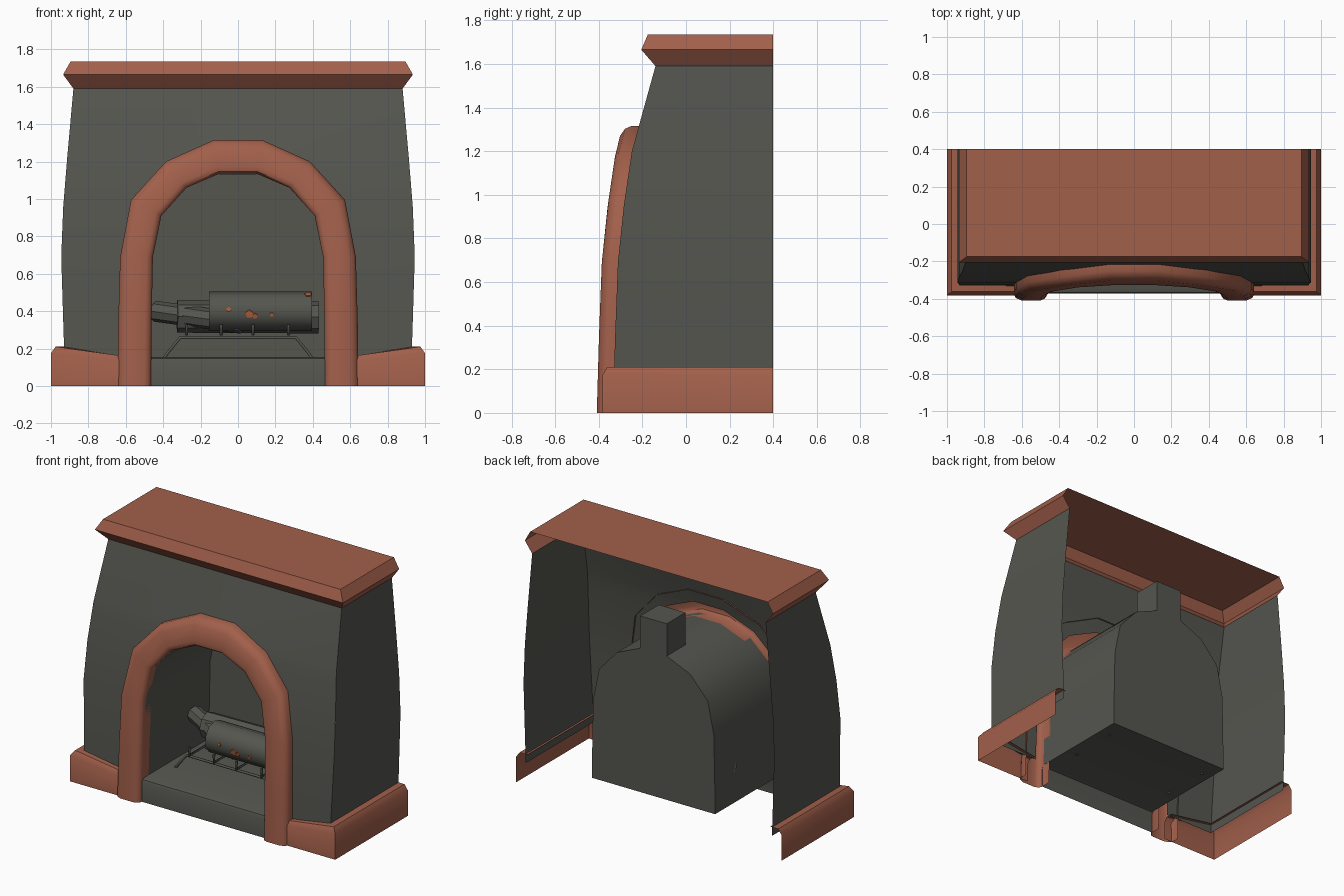
import bpy, bmesh, math
from mathutils import Vector

if "Cube" in bpy.data.objects:
    bpy.data.objects.remove(bpy.data.objects["Cube"])


def material(name, rgb):
    m = bpy.data.materials.new(name)
    m.diffuse_color = (*rgb, 1)
    m.use_nodes = True
    m.node_tree.nodes["Principled BSDF"].inputs["Base Color"].default_value = m.diffuse_color
    return m


CLAY = material("terracotta", (0.36, 0.115, 0.07))
STONE = material("dark_grey", (0.09, 0.092, 0.078))
EMBER = material("ember_orange", (0.42, 0.11, 0.04))


def lerp_table(table, z):
    for (z0, a), (z1, b) in zip(table, table[1:]):
        if z <= z1:
            return a + (b - a) * (z - z0) / (z1 - z0)
    return table[-1][1]


def wall_y(z):      # front face of the leaning chimney breast
    return lerp_table([(0, -.335), (.35, -.325), (.69, -.312), (.95, -.285), (1.2, -.248), (1.59, -.14)], z)


def wall_x(z):      # half width of the chimney breast
    return lerp_table([(0, .922), (.2, .93), (.69, .945), (.95, .935), (1.2, .915), (1.59, .88)], z)


def make(name, verts, faces, mat, mirror=True, smooth=40):
    """Mesh object from points; normals point away from the fireplace centre."""
    bm = bmesh.new()
    vs = [bm.verts.new(v) for v in verts]
    for f in faces:
        bm.faces.new([vs[i] for i in f])
    bmesh.ops.recalc_face_normals(bm, faces=bm.faces)
    ref = Vector((0, .3, .7))
    if sum(f.normal.dot(f.calc_center_median() - ref) * f.calc_area() for f in bm.faces) < 0:
        bmesh.ops.reverse_faces(bm, faces=bm.faces)
    me = bpy.data.meshes.new(name)
    bm.to_mesh(me)
    bm.free()
    me.materials.append(mat)
    me.shade_smooth()
    me.set_sharp_from_angle(angle=math.radians(smooth))
    ob = bpy.data.objects.new(name, me)
    bpy.context.collection.objects.link(ob)
    if mirror:
        ob.modifiers.new("mirror", 'MIRROR').use_clip = True
    return ob


def loft(name, rows, mat, extra=(), extra_faces=()):
    """Quad sheet through equal-length rows of points, mirrored in x."""
    n = len(rows[0])
    faces = [(r * n + i, r * n + i + 1, (r + 1) * n + i + 1, (r + 1) * n + i)
             for r in range(len(rows) - 1) for i in range(n - 1)]
    verts = [p for row in rows for p in row] + list(extra)
    return make(name, verts, faces + list(extra_faces), mat)


# half outlines of the arch, from the floor up to the crown
inner = [(.465, 0), (.462, .35), (.455, .69), (.41, .91), (.275, 1.06), (.1, 1.135), (0, 1.135)]
outer = [(.645, 0), (.64, .35), (.63, .69), (.572, .995), (.385, 1.2), (.13, 1.315), (0, 1.315)]

# arch surround: rounded band swept along the outline
section = [(0, .03), (0, -.045), (.07, -.065), (.2, -.074), (.75, -.074), (.93, -.06), (1, -.035), (1, .01)]
rows = []
for (xi, zi), (xo, zo) in zip(inner, outer):
    row = []
    for t, d in section:
        x, z = xi + (xo - xi) * t, zi + (zo - zi) * t
        row.append((x, wall_y(z) + d, z))
    rows.append(row)
loft("arch_surround", rows, CLAY)

# front wall with the arched opening (its edge is hidden behind the surround)
mid = [((a[0] + b[0]) / 2, max(.15, (a[1] + b[1]) / 2)) for a, b in zip(inner, outer)]
hole = [(x, wall_y(z), z) for x, z in mid[:-1]]
side = [(wall_x(z), wall_y(z), z) for x, z in mid[:-1]]
zc = mid[-1][1]
n = len(hole)
loft("front_wall", [hole, side], STONE,
     [(.88, -.14, 1.59), (0, -.14, 1.59), (0, wall_y(zc), zc)],
     [(n - 1, 2 * n - 1, 2 * n, 2 * n + 1, 2 * n + 2)])

# side walls, open at the back
levels = [.15, .35, .69, .95, 1.2, 1.59]
loft("side_walls", [[(wall_x(z), wall_y(z), z), (wall_x(z), .4, z)] for z in levels], STONE)

# mantel shelf: slanted edge moulding and flat top, hollow underneath
edge = [(.88, -.14, 1.59), (.935, -.205, 1.665), (.895, -.175, 1.735)]
loft("mantel", [[(0, y, z), (x, y, z), (x, .4, z)] for x, y, z in edge], CLAY,
     [(0, .4, 1.735)], [(6, 7, 8, 9)])

# skirting base: bevelled top, dropping lower towards the arch
rows = []
for inset, z in [(0, 0), (0, .175), (.025, .21), (.085, .21)]:
    low = z * .74
    rows.append([(1 - inset, .4, z), (1 - inset, -.382 + inset * .8, z), (.58, -.382 + inset * .8, low)])
loft("base_skirting", rows, CLAY)

# firebox: arched tunnel with a closed back
prof = [(.465, .155)] + inner[1:]
k = len(prof)
loft("firebox", [[(x, wall_y(z) - .03, z) for x, z in prof], [(x, .35, z) for x, z in prof]],
     STONE, [(0, .35, .155)], [tuple(range(k, 2 * k)) + (2 * k,)])

# hearth floor with front step
loft("hearth", [[(0, y, z), (.465, y, z)] for y, z in
                [(-.372, 0), (-.372, .13), (-.365, .148), (-.345, .155), (.35, .155)]], STONE)

# flue box on top of the firebox
make("flue", [(x, y, z) for z in (1.13, 1.355) for x, y in ((-.1, .15), (.1, .15), (.1, .35), (-.1, .35))],
     [(0, 1, 5, 4), (1, 2, 6, 5), (2, 3, 7, 6), (3, 0, 4, 7), (4, 5, 6, 7)], STONE, mirror=False)


# fire grate: two footed frames and four cross bars of thin rod
def rod(name, pts):
    cu = bpy.data.curves.new(name, 'CURVE')
    cu.dimensions = '3D'
    cu.bevel_depth = .009
    cu.bevel_resolution = 1
    cu.use_fill_caps = True
    sp = cu.splines.new('POLY')
    sp.points.add(len(pts) - 1)
    for p, co in zip(sp.points, pts):
        p.co = (*co, 1)
    cu.materials.append(STONE)
    bpy.context.collection.objects.link(bpy.data.objects.new(name, cu))


for y in (-.11, .22):
    rod("grate_frame", [(-.395, y, .15), (-.37, y, .185), (-.31, y, .258),
                        (.31, y, .258), (.37, y, .185), (.395, y, .15)])
for x in (-.275, -.09, .08, .27):
    rod("grate_bar", [(x, -.13, .33), (x, -.13, .275), (x, .24, .275), (x, .24, .33)])


# logs and glowing ember patches
def log(name, a, b, r, mat=STONE, sides=10):
    a, b = Vector(a), Vector(b)
    bpy.ops.mesh.primitive_cylinder_add(vertices=sides, radius=r, depth=(b - a).length, location=(a + b) / 2)
    ob = bpy.context.object
    ob.name = name
    ob.rotation_euler = (b - a).to_track_quat('Z', 'Y').to_euler()
    ob.data.materials.append(mat)
    ob.data.shade_smooth()
    ob.data.set_sharp_from_angle(angle=math.radians(40))
    return ob


log("front_log", (-.155, -.03, .4), (.395, -.03, .4), .105)
log("back_log", (-.325, .13, .372), (.43, .16, .368), .087, sides=8)
log("angled_log", (-.445, .17, .4), (.02, -.03, .335), .056, sides=8)

for x, ang, r in [(-.05, 5, .014), (.06, -8, .022), (.09, -14, .016), (.18, -10, .012), (.375, 58, .02)]:
    t = math.radians(ang)
    out = Vector((0, -math.cos(t), math.sin(t)))
    c = Vector((x, -.03, .4)) + out * .1
    log("ember_patch", c, c + out * .008, r, EMBER, 5)
